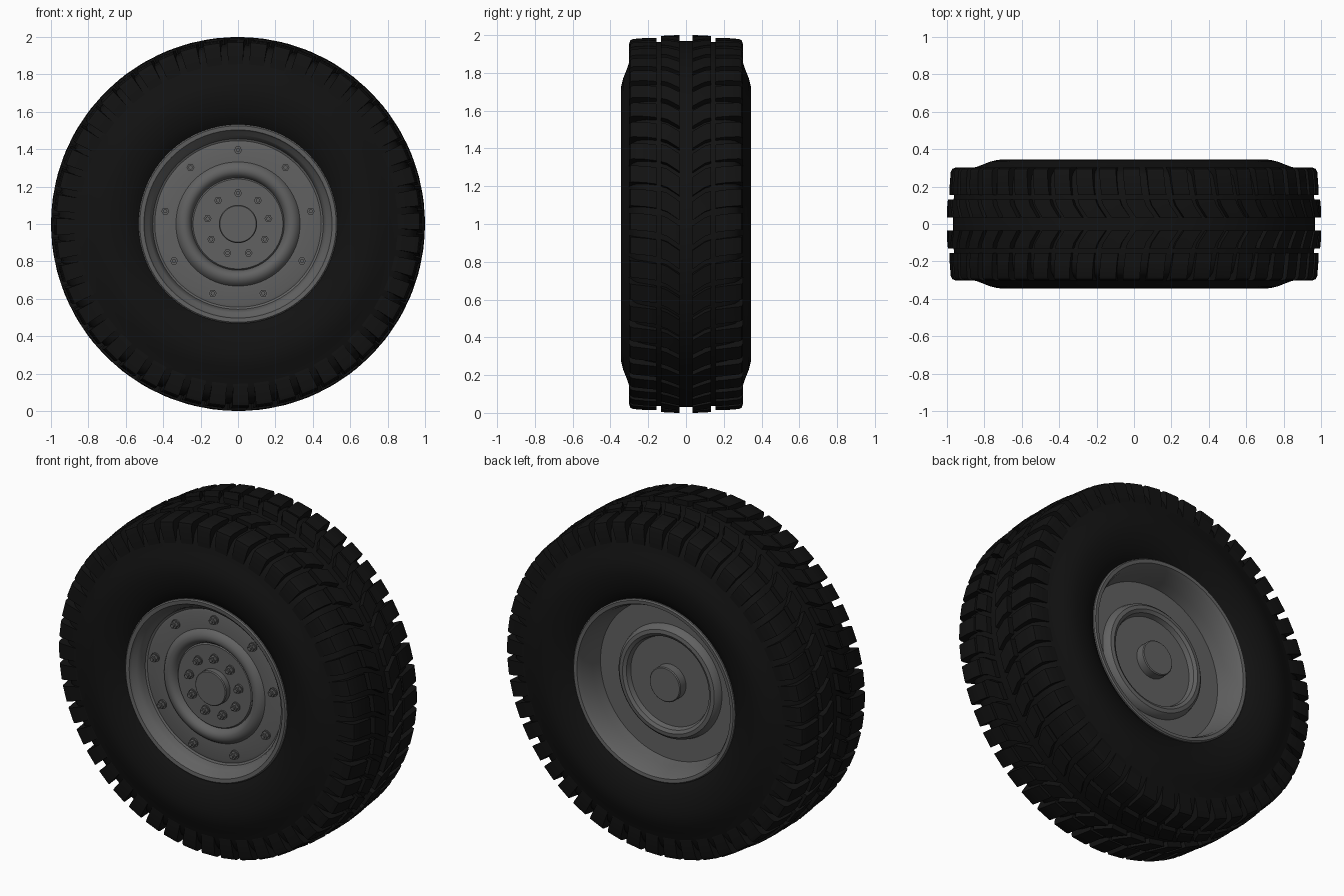
import bpy, bmesh
from math import cos, sin, pi, tau

if "Cube" in bpy.data.objects:
    bpy.data.objects.remove(bpy.data.objects["Cube"])

CZ = 1.0  # axle height; the axle runs along y


def pt(r, a, y):
    return (r * cos(a), y, CZ + r * sin(a))


def material(name, v):
    m = bpy.data.materials.new(name)
    m.diffuse_color = (v, v, v, 1)
    m.use_nodes = True
    m.node_tree.nodes["Principled BSDF"].inputs["Base Color"].default_value = m.diffuse_color
    return m


def finish(bm, name, mat, angle=35):
    bmesh.ops.remove_doubles(bm, verts=bm.verts, dist=1e-5)
    bmesh.ops.recalc_face_normals(bm, faces=bm.faces)
    me = bpy.data.meshes.new(name)
    bm.to_mesh(me)
    bm.free()
    ob = bpy.data.objects.new(name, me)
    bpy.context.collection.objects.link(ob)
    me.materials.append(mat)
    bpy.ops.object.select_all(action='DESELECT')
    ob.select_set(True)
    bpy.context.view_layer.objects.active = ob
    bpy.ops.object.shade_smooth_by_angle(angle=angle * pi / 180)
    return ob


def lathe(name, profile, mat, closed=False, n=96):
    """Revolve (radius, y) points about the axle."""
    bm = bmesh.new()
    rings = []
    for r, y in profile:
        if r == 0:
            rings.append([bm.verts.new(pt(0, 0, y))] * n)
        else:
            rings.append([bm.verts.new(pt(r, tau * i / n, y)) for i in range(n)])
    pairs = list(zip(rings, rings[1:]))
    if closed:
        pairs.append((rings[-1], rings[0]))
    for a, b in pairs:
        for i in range(n):
            j = (i + 1) % n
            bm.faces.new(list(dict.fromkeys((a[i], a[j], b[j], b[i]))))
    return finish(bm, name, mat)


def tread_row(name, stations, side, count, half, mat):
    """Ring of blocks lofted across stations (y, r_bottom, r_top, angle shift)."""
    bm = bmesh.new()
    for k in range(count):
        a0 = tau * k / count
        loops = []
        for y, rb, rt, s in stations:
            a, b = a0 + s - half, a0 + s + half
            loops.append([bm.verts.new(pt(r, t, y * side))
                          for r, t in ((rb, a), (rt, a), (rt, b), (rb, b))])
        for p, q in zip(loops, loops[1:]):
            for i in range(4):
                j = (i + 1) % 4
                bm.faces.new((p[i], p[j], q[j], q[i]))
        bm.faces.new(loops[0])
        bm.faces.new(loops[-1])
    return finish(bm, name, mat, 25)


def prism(bm, cx, cz, r, y0, y1, n):
    a, b = [[bm.verts.new((cx + r * cos(tau * i / n), y, cz + r * sin(tau * i / n)))
             for i in range(n)] for y in (y0, y1)]
    bm.faces.new(a)
    bm.faces.new(b)
    for i in range(n):
        j = (i + 1) % n
        bm.faces.new((a[i], a[j], b[j], b[i]))


def bolt_circle(name, radius, y, mat, count=9):
    bm = bmesh.new()
    for k in range(count):
        x, _, z = pt(radius, pi / 2 + tau * k / count, 0)
        prism(bm, x, z, 0.026, y + 0.005, y - 0.008, 16)   # washer
        prism(bm, x, z, 0.021, y - 0.008, y - 0.028, 6)    # nut
        prism(bm, x, z, 0.011, y - 0.028, y - 0.038, 12)   # stud
    return finish(bm, name, mat)


rubber = material("rubber", 0.006)
steel = material("steel", 0.12)

# Tyre carcass: half section mirrored across the centre plane
half = [(0.50, 0.27), (0.53, 0.29), (0.55, 0.306), (0.59, 0.325), (0.64, 0.339),
        (0.69, 0.345), (0.73, 0.343), (0.77, 0.333), (0.81, 0.317), (0.84, 0.306),
        (0.865, 0.299), (0.91, 0.282), (0.94, 0.258), (0.955, 0.21),
        (0.963, 0.15), (0.968, 0.05)]
lathe("tyre", half + [(r, -y) for r, y in reversed(half)], rubber, closed=True, n=144)

# Tread blocks: axial shoulder lugs and slanted centre chevrons
shoulder = [(0.155, 0.94, 0.987, 0.0), (0.21, 0.93, 0.986, 0.008),
            (0.28, 0.90, 0.980, 0.014), (0.295, 0.875, 0.972, 0.015),
            (0.303, 0.855, 0.950, 0.015)]
chevron = [(0.035, 0.95, 1.0, -0.06), (0.10, 0.95, 0.999, -0.015),
           (0.132, 0.95, 0.996, -0.004)]
for side, tag in ((-1, "front"), (1, "back")):
    tread_row("shoulder_blocks_" + tag, shoulder, side, 48, 0.046, rubber)
    tread_row("chevron_blocks_" + tag, chevron, side, 48, 0.050, rubber)

# Rim: front dish, barrel and deeper back dish in one turned section
lathe("rim", [
    (0, -0.22), (0.240, -0.22), (0.247, -0.212), (0.252, -0.225), (0.265, -0.243),
    (0.285, -0.25), (0.305, -0.246), (0.322, -0.234), (0.332, -0.22), (0.43, -0.22),
    (0.445, -0.216), (0.456, -0.222), (0.463, -0.25), (0.475, -0.275), (0.495, -0.288),
    (0.503, -0.305), (0.525, -0.307), (0.532, -0.30), (0.532, -0.27), (0.51, -0.2),
    (0.51, 0.2), (0.532, 0.27), (0.532, 0.30), (0.525, 0.307), (0.505, 0.305),
    (0.492, 0.28), (0.475, 0.20), (0.465, 0.14), (0.335, 0.14), (0.328, 0.165),
    (0.312, 0.18), (0.29, 0.183), (0.272, 0.172), (0.262, 0.145), (0, 0.145)], steel)

# Hub caps on both faces
lathe("hub_front", [(0, -0.26), (0.097, -0.26), (0.102, -0.255), (0.102, -0.20)], steel, n=48)
lathe("hub_back", [(0, 0.20), (0.097, 0.20), (0.102, 0.195), (0.102, 0.13)], steel, n=48)

# Bolts
bolt_circle("outer_bolts", 0.395, -0.22, steel)
bolt_circle("inner_bolts", 0.165, -0.22, steel)
